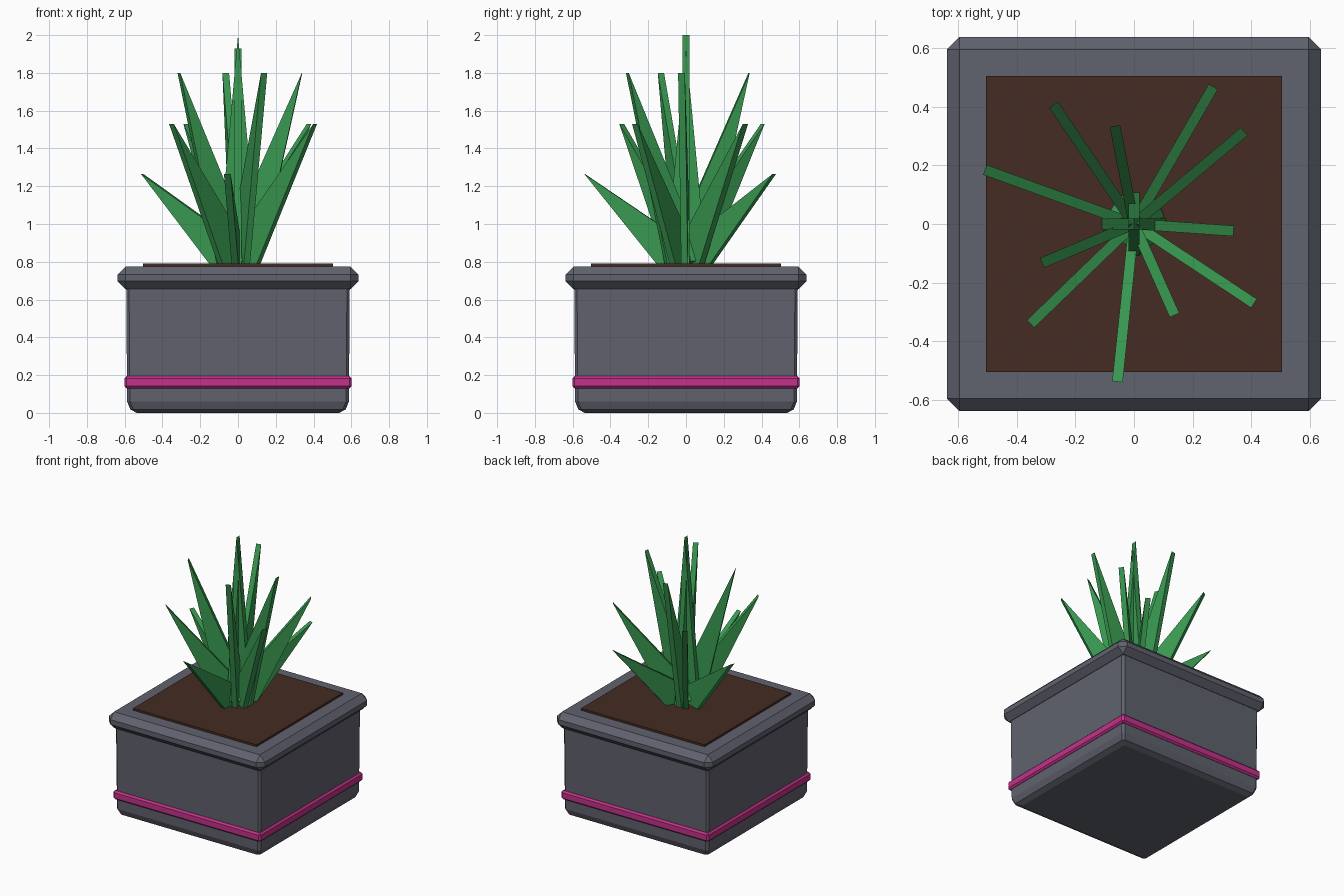
import bpy, bmesh, math
from mathutils import Vector

if "Cube" in bpy.data.objects:
    bpy.data.objects.remove(bpy.data.objects["Cube"])


def material(name, rgb):
    m = bpy.data.materials.new(name)
    m.diffuse_color = (*rgb, 1)
    m.use_nodes = True
    m.node_tree.nodes["Principled BSDF"].inputs["Base Color"].default_value = m.diffuse_color
    return m


GREY = material("slate grey", (0.117, 0.122, 0.156))
PINK = material("magenta", (0.546, 0.032, 0.254))
SOIL = material("soil brown", (0.058, 0.025, 0.016))
GREEN = material("leaf green", (0.040, 0.314, 0.080))


def finish(name, bm, mat):
    bmesh.ops.recalc_face_normals(bm, faces=bm.faces)
    me = bpy.data.meshes.new(name)
    bm.to_mesh(me)
    bm.free()
    me.materials.append(mat)
    ob = bpy.data.objects.new(name, me)
    bpy.context.collection.objects.link(ob)
    return ob


def slab(name, half, z0, z1, bevel, mat):
    """Square block with chamfered edges."""
    bm = bmesh.new()
    bmesh.ops.create_cube(bm, size=1)
    for v in bm.verts:
        v.co = (v.co.x * 2 * half, v.co.y * 2 * half, z0 + (v.co.z + 0.5) * (z1 - z0))
    if bevel:
        bmesh.ops.bevel(bm, geom=list(bm.edges), offset=bevel, segments=1,
                        affect='EDGES', profile=0.5)
    return finish(name, bm, mat)


def square_loft(name, rings, c, mat):
    """Stack of corner-chamfered squares, given as (z, half width)."""
    bm = bmesh.new()
    loops = []
    for z, h in rings:
        pts = [(h, -h + c), (h, h - c), (h - c, h), (-h + c, h),
               (-h, h - c), (-h, -h + c), (-h + c, -h), (h - c, -h)]
        loops.append([bm.verts.new((x, y, z)) for x, y in pts])
    for a, b in zip(loops, loops[1:]):
        for i in range(8):
            j = (i + 1) % 8
            bm.faces.new((a[i], a[j], b[j], b[i]))
    bm.faces.new(loops[0])
    bm.faces.new(loops[-1])
    return finish(name, bm, mat)


def leaf(name, azimuth, reach, tip_z, base_z=0.77, half=0.11, thick=0.036):
    """Wedge blade: constant thickness, tapering to an edge at the tip."""
    a = math.radians(azimuth)
    out = Vector((math.cos(a), math.sin(a), 0))
    side = Vector((-math.sin(a), math.cos(a), 0)) * thick / 2
    base = Vector((0, 0, base_z))
    tip = out * reach + Vector((0, 0, tip_z))
    across = (tip - base).normalized().cross(side).normalized() * half
    bm = bmesh.new()
    l, r = [[bm.verts.new(p + s) for p in (base - across, base + across, tip)]
            for s in (side, -side)]
    bm.faces.new(l)
    bm.faces.new(r)
    for i in range(3):
        j = (i + 1) % 3
        bm.faces.new((l[i], l[j], r[j], r[i]))
    return finish(name, bm, GREEN)


# Pot
square_loft("pot_body", [(0, 0.535), (0.018, 0.57), (0.06, 0.587), (0.70, 0.592)], 0.015, GREY)
slab("pot_rim", 0.637, 0.655, 0.775, 0.042, GREY)
slab("pot_band", 0.602, 0.13, 0.195, 0.012, PINK)
slab("soil", 0.504, 0.74, 0.79, 0, SOIL)

# Upright centre leaves
leaf("centre_leaf_1", 0, 0, 2.0)
leaf("centre_leaf_2", 90, 0, 1.93)

# Rings of leaning leaves: name, reach, tip height, directions
for ring, reach, tip_z, angles in (
        ("inner", 0.34, 1.80, (-4, -66, -157, 101)),
        ("middle", 0.49, 1.53, (40, -33.5, -136, 124)),
        ("outer", 0.54, 1.265, (60, -96, 160))):
    for i, ang in enumerate(angles):
        leaf(f"{ring}_leaf_{i + 1}", ang, reach, tip_z)
